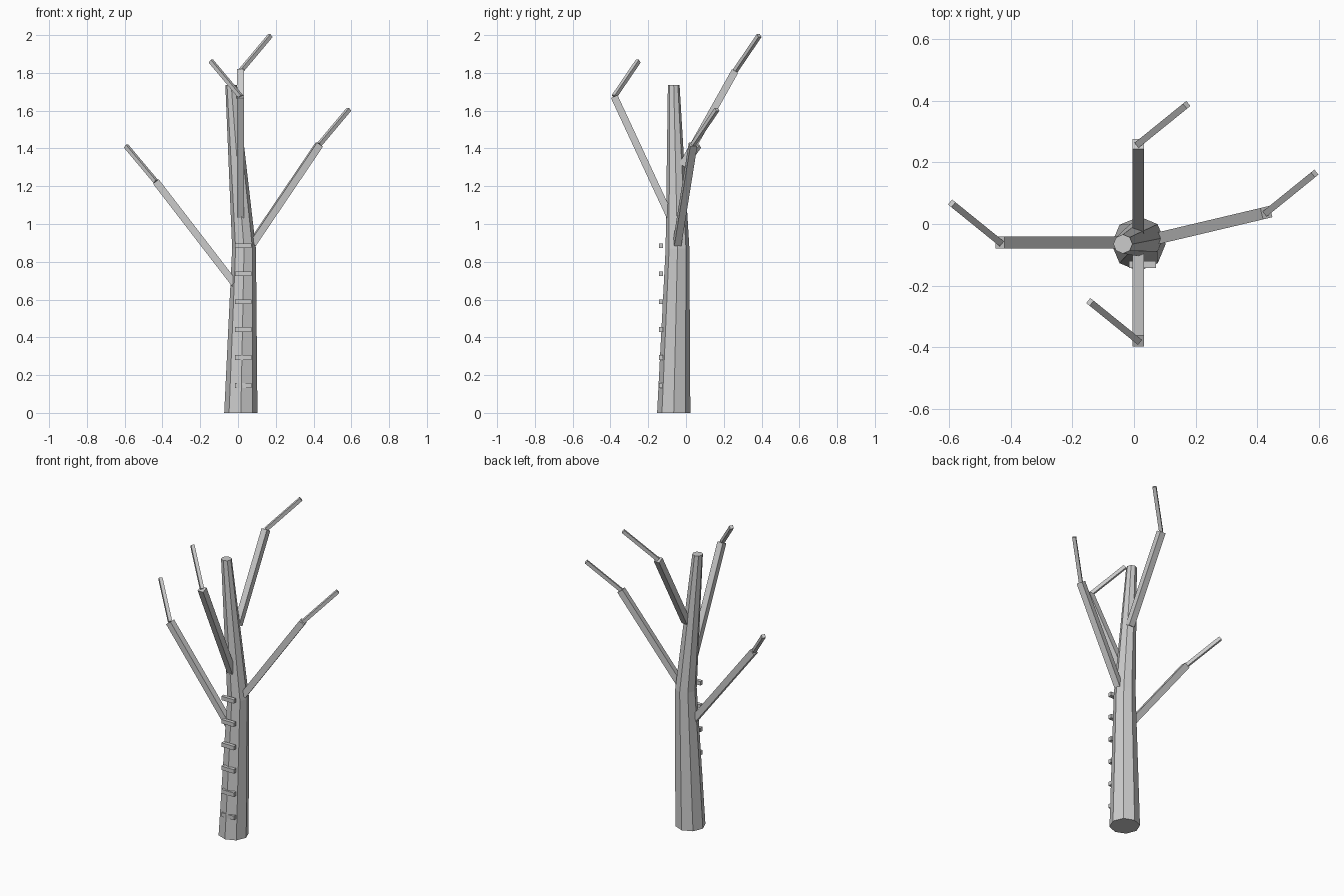
import bpy, bmesh, math
from mathutils import Vector, Matrix

cube = bpy.data.objects.get("Cube")
if cube:
    bpy.data.objects.remove(cube, do_unlink=True)

bark = bpy.data.materials.new("grey_bark")
bark.use_nodes = True
grey = (0.6, 0.6, 0.6, 1)
bark.diffuse_color = grey
bark.node_tree.nodes["Principled BSDF"].inputs["Base Color"].default_value = grey


def finish(name, bm):
    bmesh.ops.recalc_face_normals(bm, faces=bm.faces)
    mesh = bpy.data.meshes.new(name)
    bm.to_mesh(mesh)
    bm.free()
    mesh.materials.append(bark)
    obj = bpy.data.objects.new(name, mesh)
    bpy.context.collection.objects.link(obj)


def box(name, centre, size, rotation=Matrix()):
    bm = bmesh.new()
    matrix = Matrix.Translation(centre) @ rotation @ Matrix.Diagonal((*size, 1))
    bmesh.ops.create_cube(bm, size=1, matrix=matrix)
    finish(name, bm)


def beam(name, start, end, width):
    """Square bar between two points, with one pair of sides kept level."""
    start, end = Vector(start), Vector(end)
    axis = (end - start).normalized()
    side = axis.cross(Vector((0, 0, 1))).normalized()
    rotation = Matrix((side, axis.cross(side), axis)).transposed().to_4x4()
    box(name, (start + end) / 2, (width, width, (end - start).length), rotation)


# Bent, tapering eight-sided trunk: x, y, z, radius of each ring
bm = bmesh.new()
rings = []
for x, y, z, r in [(0.015, -0.065, 0, 0.088),
                   (0.032, -0.045, 0.87, 0.063),
                   (-0.036, -0.065, 1.735, 0.031)]:
    angles = [i * math.tau / 8 for i in range(8)]
    rings.append([bm.verts.new((x + r * math.cos(a), y + r * math.sin(a), z)) for a in angles])
for low, high in zip(rings, rings[1:]):
    for i in range(8):
        j = (i + 1) % 8
        bm.faces.new((low[i], low[j], high[j], high[i]))
bm.faces.new(rings[0])
bm.faces.new(rings[-1])
finish("trunk", bm)

# Four branches, each ending in a thinner twig that leans backwards
limbs = {
    "right": ((-0.015, -0.06, 0.68), (-0.435, -0.06, 1.225), -1),
    "left": ((0.075, -0.047, 0.895), (0.43, 0.037, 1.42), 1),
    "back": ((0.014, -0.02, 1.31), (0.014, 0.26, 1.81), 1),
    "front": ((0.014, -0.085, 1.04), (0.014, -0.38, 1.675), -1),
}
for name, (start, end, lean) in limbs.items():
    beam(name + "_branch", start, end, 0.038)
    tip = Vector(end) + Vector((0.157 * lean, 0.127, 0.187))
    beam(name + "_twig", end, tip, 0.021)

# Ladder rungs up the front of the trunk
for i in range(6):
    box(f"rung_{i + 1}", (0.027, -0.132, 0.145 + 0.148 * i), (0.088, 0.023, 0.025))
